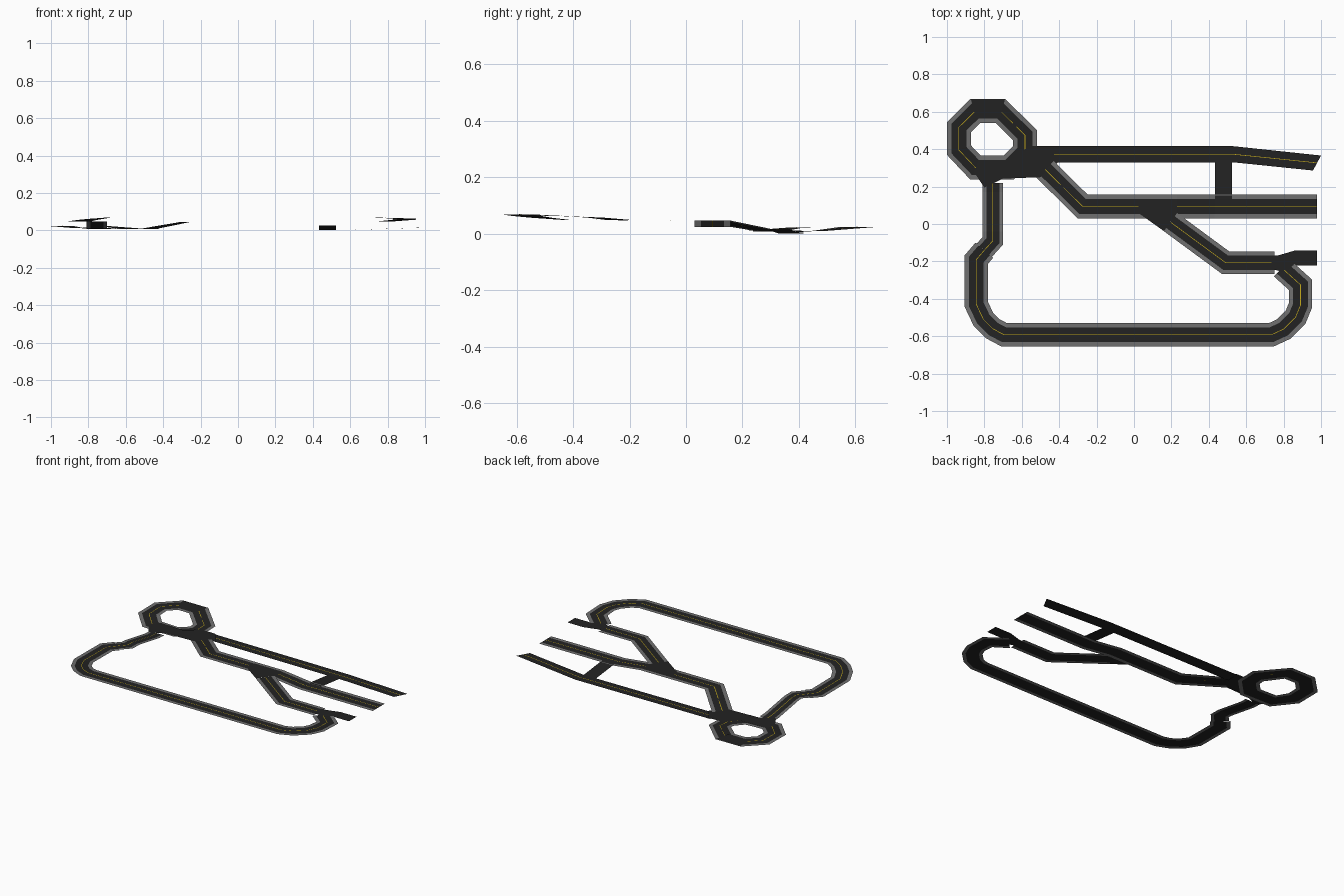
import bpy
import bmesh
from mathutils import Vector

cube = bpy.data.objects.get("Cube")
if cube:
    bpy.data.objects.remove(cube)


def make_material(name, color):
    mat = bpy.data.materials.new(name)
    mat.use_nodes = True
    mat.diffuse_color = (*color, 1)
    bsdf = next(n for n in mat.node_tree.nodes if n.type == 'BSDF_PRINCIPLED')
    bsdf.inputs["Base Color"].default_value = (*color, 1)
    bsdf.inputs["Roughness"].default_value = 0.9
    return mat


ASPHALT = make_material("asphalt", (0.016, 0.016, 0.016))
PAVEMENT = make_material("pavement_grey", (0.16, 0.16, 0.16))
YELLOW = make_material("line_yellow", (0.55, 0.4, 0.01))


def finish(name, bm, mats):
    mesh = bpy.data.meshes.new(name)
    bm.to_mesh(mesh)
    bm.free()
    for mat in mats:
        mesh.materials.append(mat)
    obj = bpy.data.objects.new(name, mesh)
    bpy.context.collection.objects.link(obj)
    return obj


def side_vectors(path, closed):
    """Mitred sideways vector at every point of a path."""
    count = len(path)
    flat = [Vector(p[:2]) for p in path]
    sides = []
    for i in range(count):
        normals = []
        for a, b in ((i - 1, i), (i, i + 1)):
            if closed or (a >= 0 and b < count):
                d = (flat[b % count] - flat[a % count]).normalized()
                normals.append(Vector((-d.y, d.x, 0)))
        mitre = sum(normals, Vector((0, 0, 0))).normalized()
        sides.append(mitre / max(mitre.dot(normals[0]), 0.5))
    return sides


def ribbon(name, path, offsets, mats, indices, closed=False, lift=0.0):
    """Sweep a flat cross-section of offsets along a path."""
    bm = bmesh.new()
    rows = []
    for p, side in zip(path, side_vectors(path, closed)):
        base = Vector((p[0], p[1], p[2] + lift))
        rows.append([bm.verts.new(base + side * o) for o in offsets])
    pairs = list(zip(rows, rows[1:]))
    if closed:
        pairs.append((rows[-1], rows[0]))
    for r, s in pairs:
        for j, index in enumerate(indices):
            face = bm.faces.new((r[j], s[j], s[j + 1], r[j + 1]))
            face.material_index = index
    return finish(name, bm, mats)


def road(name, path, half, closed=False, pavement=True):
    lane = half * 0.64
    if pavement:
        ribbon(name, path, (-half, -lane, lane, half),
               (ASPHALT, PAVEMENT), (1, 0, 1), closed)
    else:
        ribbon(name, path, (-half, half), (ASPHALT,), (0,), closed)
    ribbon(name + "_centre_line", path, (-0.0016, 0.0016), (YELLOW,), (0,),
           closed, lift=0.001)


def patch(name, points, z=None, lift=0.002):
    """Plain asphalt polygon, used for junctions."""
    bm = bmesh.new()
    verts = [bm.verts.new((p[0], p[1], (p[2] if z is None else z) + lift))
             for p in points]
    face = bm.faces.new(verts)
    face.normal_update()
    if face.normal.z < 0:
        face.normal_flip()
    finish(name, bm, (ASPHALT,))


# Raised loop around the left, front and right
road("west_road", [
    (-0.755, 0.22, 0.008), (-0.755, 0.17, 0.010), (-0.755, -0.04, 0.046),
    (-0.755, -0.09, 0.047), (-0.80, -0.14, 0.047)], 0.054)
road("outer_loop_road", [
    (-0.80, -0.14, 0.047), (-0.843, -0.19, 0.047), (-0.843, -0.43, 0.049),
    (-0.805, -0.51, 0.056), (-0.755, -0.56, 0.062), (-0.695, -0.592, 0.068),
    (0.735, -0.592, 0.068), (0.80, -0.562, 0.066), (0.863, -0.50, 0.064),
    (0.89, -0.435, 0.062), (0.89, -0.325, 0.057), (0.79, -0.235, 0.048)], 0.062)

# Diagonal road leading to the exit
road("diagonal_road", [
    (0.195, 0.01, 0.047), (0.49, -0.207, 0.047), (0.75, -0.207, 0.047)], 0.06)
patch("exit_road", [
    (0.735, -0.17), (0.77, -0.168), (0.86, -0.142), (0.978, -0.142),
    (0.978, -0.222), (0.85, -0.222), (0.81, -0.26), (0.735, -0.24)], 0.048)

# Middle road with its ramps
road("middle_road", [
    (-0.48, 0.297, 0.008), (-0.275, 0.094, 0.046), (0.23, 0.094, 0.046),
    (0.43, 0.094, 0.023), (0.978, 0.094, 0.023)], 0.064)
patch("middle_junction", [
    (0.025, 0.134), (0.23, 0.134), (0.23, 0.058), (0.16, -0.038),
    (0.025, 0.058)], 0.046)

# Back road with slanted end, and its link to the middle road
road("back_road", [(-0.47, 0.373, 0.004), (0.53, 0.373, 0)], 0.043,
     pavement=False)
patch("back_road_bend", [
    (0.53, 0.416, 0), (0.53, 0.33, 0), (0.957, 0.286, 0.014),
    (1.0, 0.366, 0.015)], lift=0)
ribbon("back_road_bend_line", [(0.53, 0.373, 0), (0.978, 0.327, 0.0145)],
       (-0.0016, 0.0016), (YELLOW,), (0,), lift=0.001)
patch("link_road", [
    (0.433, 0.34, 0), (0.524, 0.34, 0), (0.524, 0.134, 0.023),
    (0.433, 0.134, 0.023)])

# Tilted roundabout with two junction areas
road("roundabout", [
    (-0.936, 0.395, 0.022), (-0.848, 0.302, 0.012), (-0.67, 0.302, 0.008),
    (-0.583, 0.39, 0.006), (-0.583, 0.475, 0.010), (-0.715, 0.605, 0.023),
    (-0.848, 0.605, 0.024), (-0.936, 0.518, 0.024)], 0.064, closed=True)
patch("roundabout_back_junction", [
    (-0.872, 0.666), (-0.69, 0.666), (-0.715, 0.566), (-0.845, 0.566)], 0.0235)
patch("roundabout_front_junction", [
    (-0.86, 0.285, 0.013), (-0.80, 0.195, 0.011), (-0.70, 0.243, 0.009),
    (-0.50, 0.25, 0.009), (-0.40, 0.335, 0.007), (-0.46, 0.416, 0.006),
    (-0.565, 0.416, 0.008), (-0.64, 0.343, 0.009), (-0.81, 0.343, 0.013)])
